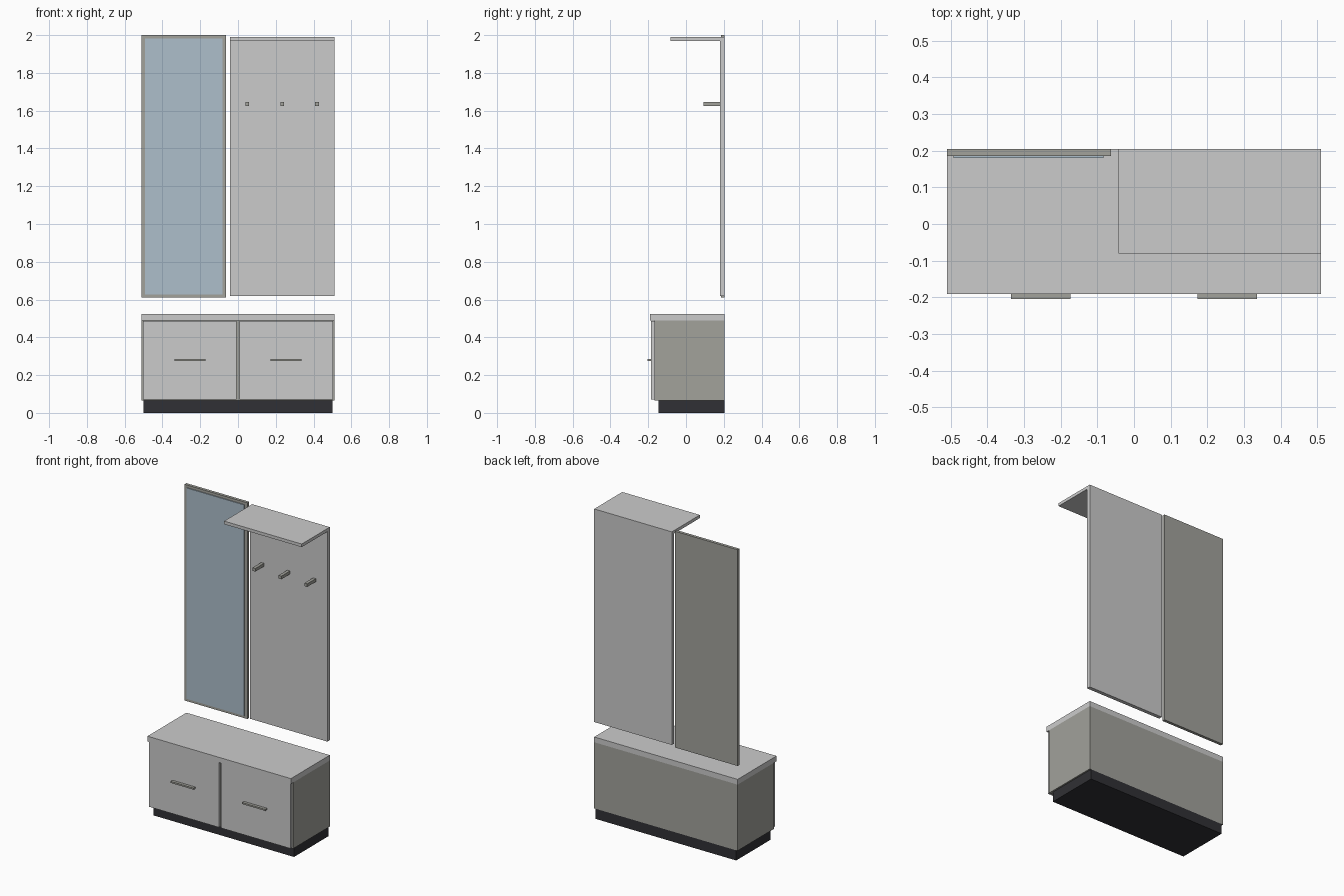
import bpy, bmesh

if "Cube" in bpy.data.objects:
    bpy.data.objects.remove(bpy.data.objects["Cube"])


def material(name, color):
    m = bpy.data.materials.new(name)
    m.diffuse_color = color
    m.use_nodes = True
    m.node_tree.nodes["Principled BSDF"].inputs["Base Color"].default_value = m.diffuse_color
    return m


BLACK = material("black_base", (0.03, 0.03, 0.035, 1))
GLASS = material("mirror_glass", (0.42, 0.52, 0.60, 1))
DARK = material("dark_grey", (0.36, 0.36, 0.33, 1))


def box(name, x, y, z, mat=None):
    """Axis-aligned box from (min, max) ranges."""
    bm = bmesh.new()
    bmesh.ops.create_cube(bm, size=1)
    for v in bm.verts:
        for i, (lo, hi) in enumerate((x, y, z)):
            v.co[i] = lo if v.co[i] < 0 else hi
    me = bpy.data.meshes.new(name)
    bm.to_mesh(me)
    bm.free()
    ob = bpy.data.objects.new(name, me)
    bpy.context.collection.objects.link(ob)
    if mat:
        me.materials.append(mat)
    return ob


BACK = 0.204

# Shoe cabinet: plinth, body and overhanging top
box("plinth", (-0.50, 0.50), (-0.145, BACK), (0, 0.065), BLACK)
box("cabinet_body", (-0.51, 0.51), (-0.167, BACK), (0.065, 0.49), DARK)
box("cabinet_top", (-0.51, 0.51), (-0.191, BACK), (0.49, 0.524))

# Pair of doors with bar handles
for side, s in (("left", -1), ("right", 1)):
    box(f"door_{side}", sorted((s * 0.007, s * 0.502)), (-0.185, -0.167), (0.07, 0.487))
    box(f"handle_{side}", sorted((s * 0.173, s * 0.336)), (-0.204, -0.185), (0.275, 0.285), DARK)

# Mirror on its backing board
box("mirror_backing", (-0.51, -0.063), (0.185, BACK), (0.61, 2.0), DARK)
box("mirror_glass", (-0.492, -0.083), (0.18, 0.185), (0.627, 1.983), GLASS)

# Coat panel with hat shelf
box("coat_panel", (-0.042, 0.51), (0.18, BACK), (0.62, 1.97))
box("hat_shelf", (-0.042, 0.51), (-0.081, BACK), (1.97, 1.99))

# Coat hooks
for i, cx in enumerate((0.049, 0.234, 0.418)):
    box(f"coat_hook_{i + 1}", (cx - 0.01, cx + 0.01), (0.092, 0.18), (1.626, 1.646), DARK)
